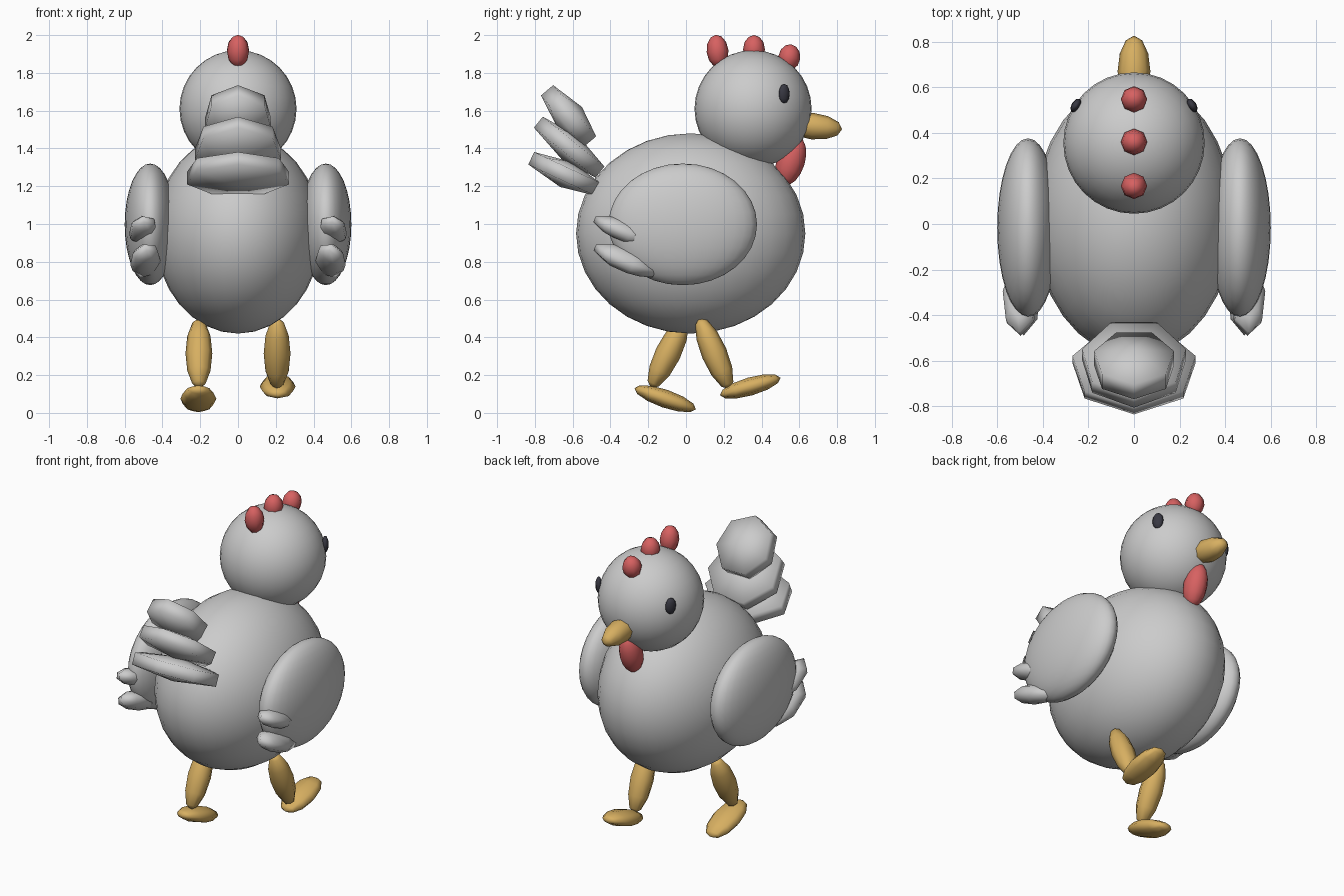
import bpy, bmesh, math
from mathutils import Matrix, Vector

if "Cube" in bpy.data.objects:
    bpy.data.objects.remove(bpy.data.objects["Cube"])


def material(name, rgb):
    m = bpy.data.materials.new(name)
    m.diffuse_color = (*rgb, 1)
    m.use_nodes = True
    m.node_tree.nodes["Principled BSDF"].inputs["Base Color"].default_value = m.diffuse_color
    return m


WHITE = material("white_feathers", (0.6, 0.6, 0.6))
GOLD = material("golden_yellow", (0.68, 0.43, 0.12))
RED = material("comb_red", (0.68, 0.12, 0.12))
DARK = material("eye_dark", (0.04, 0.04, 0.055))


def ellipsoid(name, loc, radii, mat, tilt=0, seg=8, rings=6, pole="Z", yaw=0, roll=0):
    """Stretched sphere; first segment points to -y, tilt (degrees) lifts its +y end."""
    bm = bmesh.new()
    rows = []
    for i in range(1, rings):
        p = math.pi * i / rings
        rows.append([bm.verts.new((math.sin(p) * math.sin(2 * math.pi * j / seg),
                                   -math.sin(p) * math.cos(2 * math.pi * j / seg),
                                   math.cos(p))) for j in range(seg)])
    top, bottom = bm.verts.new((0, 0, 1)), bm.verts.new((0, 0, -1))
    for j in range(seg):
        k = (j + 1) % seg
        bm.faces.new((top, rows[0][j], rows[0][k]))
        bm.faces.new((bottom, rows[-1][k], rows[-1][j]))
        for a, b in zip(rows, rows[1:]):
            bm.faces.new((a[j], b[j], b[k], a[k]))
    if pole == "Y":
        bm.transform(Matrix.Rotation(math.radians(-90), 4, "X"))
    bm.transform(Matrix.Diagonal((*radii, 1)))
    bm.transform(Matrix.Rotation(math.radians(yaw), 4, "Z")
                 @ Matrix.Rotation(math.radians(tilt), 4, "X")
                 @ Matrix.Rotation(math.radians(roll), 4, "Y"))
    bmesh.ops.recalc_face_normals(bm, faces=bm.faces)
    for f in bm.faces:
        f.smooth = True
    me = bpy.data.meshes.new(name)
    bm.to_mesh(me)
    bm.free()
    me.materials.append(mat)
    ob = bpy.data.objects.new(name, me)
    ob.location = Vector(loc)
    bpy.context.collection.objects.link(ob)
    return ob


# Body and head
ellipsoid("body", (0, 0.025, 0.95), (0.44, 0.607, 0.53), WHITE, seg=32, rings=16)
ellipsoid("head", (0, 0.355, 1.61), (0.31, 0.31, 0.31), WHITE, seg=32, rings=16)

# Comb lobes, back to front
for i, (y, z, h, t) in enumerate([(0.167, 1.915, 0.087, 6), (0.36, 1.925, 0.075, 0),
                                  (0.547, 1.882, 0.07, -8)]):
    ellipsoid(f"comb_{i + 1}", (0, y, z), (0.058, 0.058, h), RED, t)

# Beak and wattle
ellipsoid("beak", (0, 0.67, 1.518), (0.072, 0.157, 0.07), GOLD, -6, pole="Y")
ellipsoid("wattle", (0, 0.555, 1.335), (0.068, 0.075, 0.135), RED, -17, seg=12, rings=8)

for s, side in ((-1, "left"), (1, "right")):
    # Eyes, wings and the feather tips at the back of each wing
    ellipsoid(f"eye_{side}", (s * 0.255, 0.52, 1.69), (0.02, 0.034, 0.052), DARK, yaw=s * 32)
    ellipsoid(f"wing_{side}", (s * 0.465, -0.017, 0.998), (0.135, 0.393, 0.322), WHITE,
              seg=32, rings=16)
    ellipsoid(f"wing_feather_upper_{side}", (s * 0.5, -0.33, 0.963), (0.08, 0.175, 0.055),
              WHITE, -22, seg=7, rings=5, roll=s * 10)
    ellipsoid(f"wing_feather_lower_{side}", (s * 0.49, -0.315, 0.808), (0.085, 0.19, 0.06),
              WHITE, -22, seg=7, rings=5, roll=s * 20)

# Tail fan, top to bottom
for i, (y, z, w, l, th, t) in enumerate([(-0.616, 1.565, 0.207, 0.215, 0.085, -50),
                                         (-0.61, 1.40, 0.27, 0.255, 0.075, -39),
                                         (-0.635, 1.262, 0.32, 0.235, 0.073, -25)]):
    ellipsoid(f"tail_feather_{i + 1}", (0, y, z), (w, l, th), WHITE, t, seg=7, rings=3)

# Striding legs and feet
ellipsoid("leg_right", (0.207, 0.15, 0.315), (0.071, 0.068, 0.205), GOLD, 23)
ellipsoid("leg_left", (-0.207, -0.095, 0.315), (0.071, 0.068, 0.205), GOLD, -26)
ellipsoid("foot_right", (0.21, 0.34, 0.14), (0.095, 0.167, 0.048), GOLD, 16, pole="Y")
ellipsoid("foot_left", (-0.21, -0.11, 0.075), (0.095, 0.172, 0.048), GOLD, -19, pole="Y")
